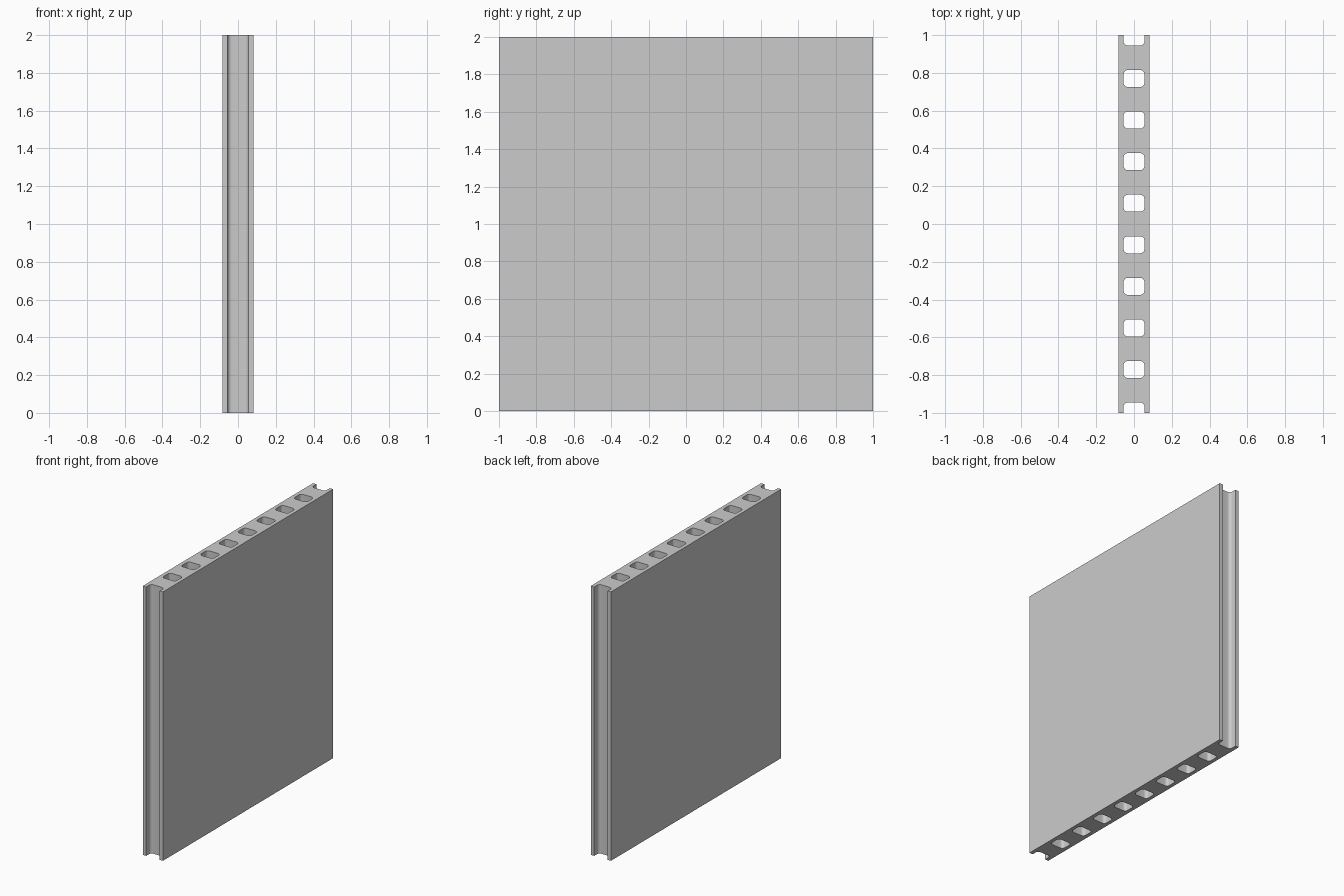
import bpy, bmesh
from math import cos, sin, pi

if "Cube" in bpy.data.objects:
    bpy.data.objects.remove(bpy.data.objects["Cube"])

HALF_T, HEIGHT = 0.083, 2.0      # half thickness and height of the panel
CX, CY, R = 0.055, 0.045, 0.022  # core half sizes and corner radius
PITCH, SEG = 0.22, 6


def corner(sx, sy, cy, start):
    """Quarter arc for one rounded corner of a core centred on y = cy."""
    return [(sx * (CX - R) + R * cos(start + i * pi / 2 / SEG),
             cy + sy * (CY - R) + R * sin(start + i * pi / 2 / SEG))
            for i in range(SEG + 1)]


def core(cy):
    return (corner(1, 1, cy, 0) + corner(-1, 1, cy, pi / 2)
            + corner(-1, -1, cy, pi) + corner(1, -1, cy, 1.5 * pi))


# Outer outline: a slab with an open half core at each end
half = ([(HALF_T, 1), (CX, 1)]
        + list(reversed(corner(-1, -1, 0.99, pi) + corner(1, -1, 0.99, 1.5 * pi)))
        + [(-CX, 1), (-HALF_T, 1)])
outline = half + [(-x, -y) for x, y in half]

# Eight through cores
loops = [outline] + [core((i - 3.5) * PITCH) for i in range(8)]

bm = bmesh.new()
edges = []
for pts in loops:
    vs = [bm.verts.new((x, y, 0)) for x, y in pts]
    edges += [bm.edges.new((vs[i - 1], vs[i])) for i in range(len(vs))]

# Fill the cross-section and extrude it upwards
bmesh.ops.triangle_fill(bm, edges=edges, use_beauty=True, normal=(0, 0, 1))
ext = bmesh.ops.extrude_face_region(bm, geom=bm.faces[:], use_keep_orig=True)
bmesh.ops.translate(bm, vec=(0, 0, HEIGHT),
                    verts=[g for g in ext["geom"] if isinstance(g, bmesh.types.BMVert)])
bmesh.ops.recalc_face_normals(bm, faces=bm.faces[:])

mesh = bpy.data.meshes.new("hollow_core_panel")
bm.to_mesh(mesh)
bm.free()
panel = bpy.data.objects.new("hollow_core_panel", mesh)
bpy.context.collection.objects.link(panel)

# Smooth core corners, sharp panel edges
bpy.context.view_layer.objects.active = panel
panel.select_set(True)
bpy.ops.object.shade_smooth_by_angle(angle=pi / 6)
